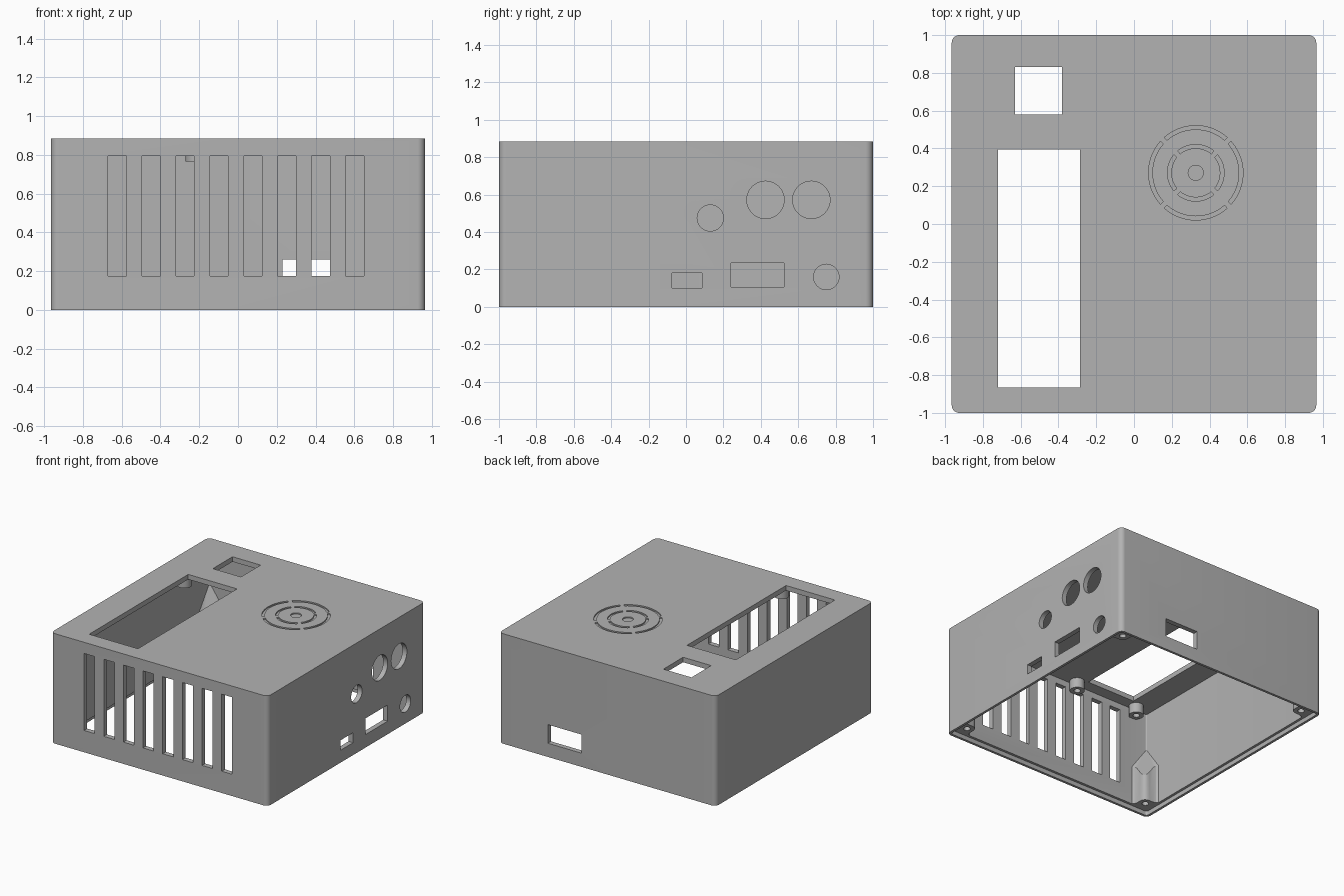
import bpy, bmesh, math
from mathutils import Matrix, Vector

if "Cube" in bpy.data.objects:
    bpy.data.objects.remove(bpy.data.objects["Cube"])

HX, HY, H, WALL = 0.965, 1.0, 0.885, 0.04
RECESS = 0.035

grey = bpy.data.materials.new("plain grey")
grey.use_nodes = True
grey.diffuse_color = (0.45, 0.45, 0.45, 1)
grey.node_tree.nodes["Principled BSDF"].inputs["Base Color"].default_value = grey.diffuse_color


def make(name, bm):
    bmesh.ops.recalc_face_normals(bm, faces=bm.faces)
    mesh = bpy.data.meshes.new(name)
    bm.to_mesh(mesh)
    bm.free()
    mesh.materials.append(grey)
    obj = bpy.data.objects.new(name, mesh)
    bpy.context.collection.objects.link(obj)
    return obj


def prism(name, points, z0, top):
    """Extrude a flat outline from z0 to the height top(x, y)."""
    bm = bmesh.new()
    low = [bm.verts.new((x, y, z0)) for x, y in points]
    high = [bm.verts.new((x, y, top(x, y))) for x, y in points]
    bm.faces.new(low)
    bm.faces.new(high)
    for i in range(len(points)):
        j = (i + 1) % len(points)
        bm.faces.new((low[i], low[j], high[j], high[i]))
    return make(name, bm)


def rounded_block(name, hx, hy, radius, z0, z1, steps=8):
    pts = []
    for q, (sx, sy) in enumerate([(1, 1), (-1, 1), (-1, -1), (1, -1)]):
        for k in range(steps + 1):
            a = (q + k / steps) * math.pi / 2
            pts.append((sx * (hx - radius) + radius * math.cos(a),
                        sy * (hy - radius) + radius * math.sin(a)))
    return prism(name, pts, z0, lambda x, y: z1)


def add_box(bm, x0, x1, y0, y1, z0, z1):
    mid = Vector((x0 + x1, y0 + y1, z0 + z1)) / 2
    size = Matrix.Diagonal((x1 - x0, y1 - y0, z1 - z0, 1))
    bmesh.ops.create_cube(bm, size=1, matrix=Matrix.Translation(mid) @ size)


def add_rod(bm, centre, radius, length, axis="Z", sides=40):
    turn = Matrix.Rotation(math.pi / 2, 4, "Y") if axis == "X" else Matrix()
    bmesh.ops.create_cone(bm, cap_ends=True, segments=sides, radius1=radius, radius2=radius,
                          depth=length, matrix=Matrix.Translation(centre) @ turn)


def cut(target, cutter):
    mod = target.modifiers.new("cut", "BOOLEAN")
    mod.operation, mod.solver, mod.object = "DIFFERENCE", "EXACT", cutter
    bpy.context.view_layer.objects.active = target
    bpy.ops.object.modifier_apply(modifier=mod.name)
    bpy.data.objects.remove(cutter)


def smooth(obj):
    bpy.ops.object.select_all(action="DESELECT")
    obj.select_set(True)
    bpy.context.view_layer.objects.active = obj
    bpy.ops.object.shade_smooth_by_angle(angle=math.radians(30))


# Hollow shell, open below, with a stepped rim for a base plate
shell = rounded_block("case_shell", HX, HY, 0.04, 0, H)
cut(shell, rounded_block("cavity", HX - WALL, HY - WALL, 0.01, -0.1, H - WALL))
cut(shell, rounded_block("rim_step", HX - 0.02, HY - 0.02, 0.02, -0.1, RECESS))

# Openings in the front, back, top and right-hand walls
bm = bmesh.new()
for i in range(8):
    x = -0.67 + i * 0.175
    add_box(bm, x, x + 0.094, -HY - 0.05, -HY + 0.07, 0.175, 0.795)
add_box(bm, 0.23, 0.53, HY - 0.07, HY + 0.05, 0.11, 0.26)
add_box(bm, -0.72, -0.285, -0.865, 0.395, H - 0.07, H + 0.05)
add_box(bm, -0.63, -0.38, 0.58, 0.83, H - 0.07, H + 0.05)
for y0, y1, z0, z1 in [(-0.075, 0.085, 0.1, 0.18), (0.24, 0.525, 0.105, 0.235)]:
    add_box(bm, HX - 0.07, HX + 0.05, y0, y1, z0, z1)
for y, z, r in [(0.13, 0.475, 0.07), (0.425, 0.572, 0.1), (0.67, 0.572, 0.1), (0.75, 0.16, 0.068)]:
    add_rod(bm, (HX, y, z), r, 0.14, "X")
cut(shell, make("openings", bm))


# Shallow ring grooves on the top, each split into four arcs, round a centre dimple
def arc(radius, width, start, end, steps=14):
    angles = [start + (end - start) * k / steps for k in range(steps + 1)]
    ring = [(radius, a) for a in angles] + [(radius - width, a) for a in reversed(angles)]
    return [(0.327 + r * math.cos(a), 0.271 + r * math.sin(a)) for r, a in ring]


for radius in (0.25, 0.15):
    for q in range(4):
        mid = q * math.pi / 2
        half = math.pi / 4 - 0.015 / radius
        cut(shell, prism("groove", arc(radius, 0.02, mid - half, mid + half),
                         H - 0.01, lambda x, y: H + 0.05))
bm = bmesh.new()
add_rod(bm, (0.327, 0.271, H + 0.02), 0.04, 0.06)
cut(shell, make("dimple", bm))
smooth(shell)

# Corner screw posts: rounded inner edge, flared sides, top sloping up to the corner
side = [(0.18, 0.03), (0.18, 0.042), (0.166, 0.055), (0.16, 0.075), (0.16, 0.11), (0.157, 0.13)]
outline = [(0.03, 0.03)] + side + [(0.147, 0.147)] + [(v, u) for u, v in reversed(side)]
for sx, xname in ((-1, "right"), (1, "left")):
    for sy, yname in ((-1, "front"), (1, "back")):
        pts = [(sx * (HX - u), sy * (HY - v)) for u, v in outline]
        post = prism(f"corner_post_{yname}_{xname}", pts, RECESS,
                     lambda x, y: 0.35 - 1.4 * (HX - abs(x) + HY - abs(y) - 0.22))
        bm = bmesh.new()
        add_rod(bm, (sx * (HX - 0.105), sy * (HY - 0.105), 0.06), 0.025, 0.2, sides=24)
        cut(post, make("screw_hole", bm))
        smooth(post)

# Four hollow standoffs hanging beside the long top opening
for x in (-0.785, -0.215):
    for y in (-0.91, 0.44):
        top, low = H - WALL + 0.01, 0.765
        bm = bmesh.new()
        add_rod(bm, (x, y, (top + low) / 2), 0.055, top - low)
        standoff = make("standoff", bm)
        bm = bmesh.new()
        add_rod(bm, (x, y, low), 0.025, 0.14, sides=24)
        cut(standoff, make("standoff_hole", bm))
        smooth(standoff)
